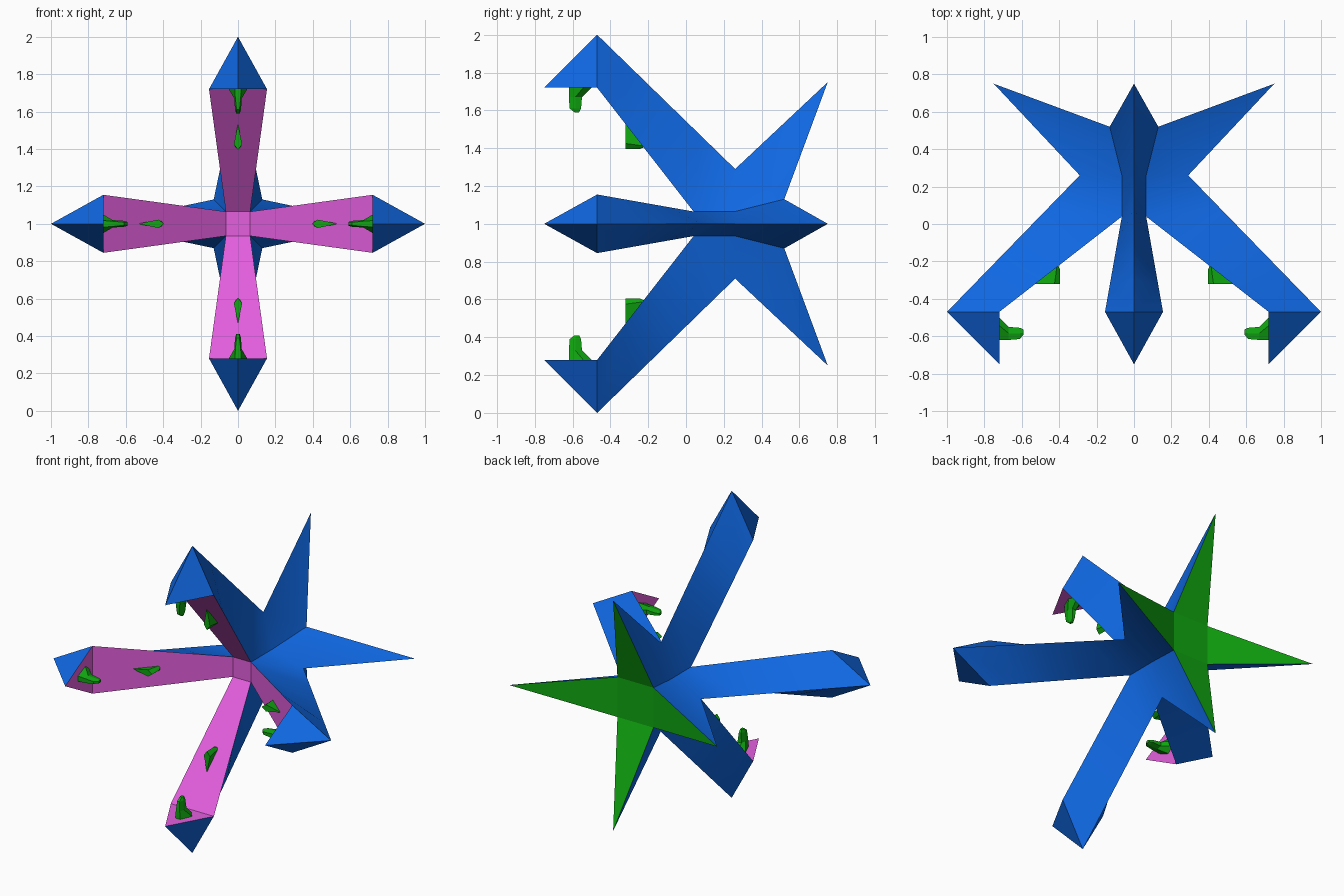
import bpy, bmesh, math
from mathutils import Vector, Matrix

if "Cube" in bpy.data.objects:
    bpy.data.objects.remove(bpy.data.objects["Cube"])


def material(name, rgb):
    m = bpy.data.materials.new(name)
    m.diffuse_color = (*rgb, 1)
    m.use_nodes = True
    m.node_tree.nodes["Principled BSDF"].inputs["Base Color"].default_value = m.diffuse_color
    return m


BLUE = material("blue shell", (0.005, 0.14, 0.78))
PINK = material("pink underside", (0.78, 0.115, 0.74))
GREEN = material("green", (0.005, 0.38, 0.005))
CENTRE = Matrix.Translation((0, 0, 1))


def turn(k):
    # quarter turns about the front-back axis
    return Matrix.Rotation(k * math.pi / 2, 4, 'Y')


def finish(bm, name, mats):
    bmesh.ops.remove_doubles(bm, verts=bm.verts, dist=0.001)
    bmesh.ops.recalc_face_normals(bm, faces=bm.faces)
    bm.transform(CENTRE)
    me = bpy.data.meshes.new(name)
    bm.to_mesh(me)
    bm.free()
    ob = bpy.data.objects.new(name, me)
    bpy.context.collection.objects.link(ob)
    for m in mats:
        me.materials.append(m)
    return ob


# Key points of one arm (x, y, distance from the axis)
apex = Vector((0, -.47, 1.0))       # outer end of arm
hook = Vector((0, -.75, .72))       # forward hook point
wrist = Vector((.155, -.47, .72))   # wide corner of arm end
inner = Vector((.065, .04, .065))   # front corner of hub
waist = Vector((.065, .26, .065))   # middle corner of hub
crease = Vector((0, .26, .29))      # where arm meets fin
heel = Vector((.13, .52, .13))      # back corner of hub
fin = Vector((0, .75, .75))         # fin tip

# Star body: four arms with hooked ends and four back fins
bm = bmesh.new()


def face(pts, m, mat):
    f = bm.faces.new([bm.verts.new(m @ p) for p in pts])
    f.material_index = mat


def flip(p):
    return Vector((-p.x, p.y, p.z))


STEPS = 4
for k in range(4):
    R = turn(k)
    for S in (R, R @ Matrix.Scale(-1, 4, (1, 0, 0))):
        face([apex, hook, wrist], S, 0)
        for i in range(STEPS):
            a, b = i / STEPS, (i + 1) / STEPS
            face([apex.lerp(crease, a), wrist.lerp(inner, a),
                  wrist.lerp(inner, b), apex.lerp(crease, b)], S, 0)
        face([crease, inner, waist], S, 0)
        face([crease, waist, heel], S, 0)
        face([crease, heel, fin], S, 0)
    face([hook, wrist, flip(wrist)], R, 1)
    for i in range(STEPS):
        p, q = wrist.lerp(inner, i / STEPS), wrist.lerp(inner, (i + 1) / STEPS)
        face([p, q, flip(q), flip(p)], R, 1)
    face([fin, heel, flip(heel)], R, 2)
face([turn(k) @ inner for k in range(4)], Matrix(), 1)
face([turn(k) @ heel for k in range(4)], Matrix(), 2)
body = finish(bm, "star_body", [BLUE, PINK, GREEN])
bpy.context.view_layer.objects.active = body
body.select_set(True)
bpy.ops.object.shade_smooth_by_angle(angle=math.radians(20))

# Teeth on the inner side of each arm
claw_rings = [  # height, front half width, side half width, front y, side y, back y
    (.73, .018, .055, -.62, -.535, -.49),
    (.67, .014, .020, -.62, -.585, -.55),
    (.61, .008, .016, -.615, -.585, -.555),
    (.59, .006, .010, -.59, -.58, -.565)]
peg_points = [(0, -.32, .535), (.022, -.32, .425), (-.022, -.32, .425),
              (0, -.32, .395), (0, -.245, .395), (.014, -.21, .41),
              (-.014, -.21, .41)]

for k, side in enumerate(("top", "right", "bottom", "left")):
    bm = bmesh.new()
    rings = []
    for z, wf, ws, yf, ys, yb in claw_rings:
        ring = [(-wf, yf), (wf, yf), (ws, ys), (wf, yb), (-wf, yb), (-ws, ys)]
        rings.append([bm.verts.new((x, y, z)) for x, y in ring])
    for r, s in zip(rings, rings[1:]):
        for i in range(6):
            j = (i + 1) % 6
            bm.faces.new((r[i], r[j], s[j], s[i]))
    bm.faces.new(rings[0])
    bm.faces.new(rings[-1])
    bm.transform(turn(k))
    finish(bm, side + "_large_tooth", [GREEN])

    bm = bmesh.new()
    for p in peg_points:
        bm.verts.new(p)
    bmesh.ops.convex_hull(bm, input=bm.verts)
    bm.transform(turn(k))
    finish(bm, side + "_small_tooth", [GREEN])
